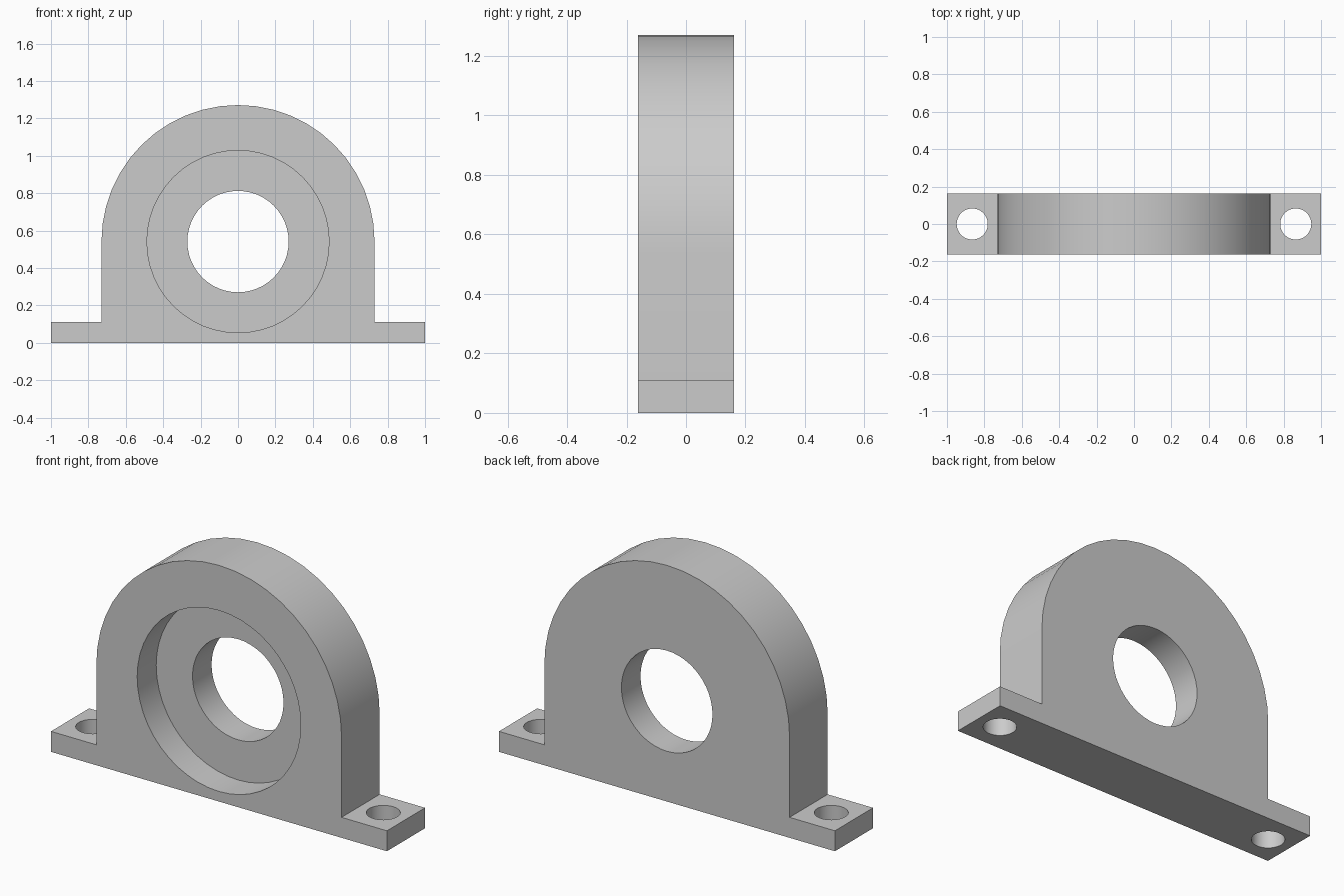
import bpy
import bmesh
from math import cos, sin, pi, radians

if "Cube" in bpy.data.objects:
    bpy.data.objects.remove(bpy.data.objects["Cube"], do_unlink=True)

DEPTH = 0.324        # front to back
CENTRE_Z = 0.541     # height of the bore axis
RADIUS = 0.73        # rounded top of the body
FOOT_TOP = 0.11
ARC_STEPS = 24

grey = bpy.data.materials.new("light grey metal")
grey.use_nodes = True
grey.diffuse_color = (0.6, 0.6, 0.6, 1)
grey.node_tree.nodes["Principled BSDF"].inputs["Base Color"].default_value = grey.diffuse_color


def cutter(name, radius, depth, location, tilt=0.0):
    """Cylinder used to drill a hole."""
    bpy.ops.mesh.primitive_cylinder_add(vertices=48, radius=radius, depth=depth,
                                        location=location, rotation=(tilt, 0, 0))
    obj = bpy.context.object
    obj.name = name
    obj.hide_render = True
    return obj


# Housing: side profile with two feet and an arched top, extruded to depth
arc = [(RADIUS * cos(pi * i / ARC_STEPS), CENTRE_Z + RADIUS * sin(pi * i / ARC_STEPS))
       for i in range(ARC_STEPS + 1)]
right_foot = [(1, 0), (1, FOOT_TOP), (RADIUS, FOOT_TOP)]
left_foot = [(-x, z) for x, z in reversed(right_foot)]
profile = right_foot + arc + left_foot

bm = bmesh.new()
face = bm.faces.new([bm.verts.new((x, -DEPTH / 2, z)) for x, z in profile])
extruded = bmesh.ops.extrude_face_region(bm, geom=[face])["geom"]
bmesh.ops.translate(bm, vec=(0, DEPTH, 0),
                    verts=[v for v in extruded if isinstance(v, bmesh.types.BMVert)])
bmesh.ops.recalc_face_normals(bm, faces=bm.faces)
mesh = bpy.data.meshes.new("bearing_housing")
bm.to_mesh(mesh)
bm.free()
mesh.materials.append(grey)
housing = bpy.data.objects.new("bearing_housing", mesh)
bpy.context.collection.objects.link(housing)

# Front recess (half depth), through bore and the two bolt holes
cutters = [
    cutter("recess_cutter", 0.487, DEPTH, (0, -DEPTH / 2, CENTRE_Z), pi / 2),
    cutter("bore_cutter", 0.271, 1, (0, 0, CENTRE_Z), pi / 2),
]
for side in (-1, 1):
    cutters.append(cutter("bolt_hole_cutter", 0.083, 0.5, (side * 0.865, 0, 0.05)))

bpy.ops.object.select_all(action='DESELECT')
housing.select_set(True)
bpy.context.view_layer.objects.active = housing
for c in cutters:
    mod = housing.modifiers.new(c.name, 'BOOLEAN')
    mod.operation = 'DIFFERENCE'
    mod.solver = 'EXACT'
    mod.object = c
    bpy.ops.object.modifier_apply(modifier=mod.name)
for c in cutters:
    bpy.data.objects.remove(c, do_unlink=True)

bpy.ops.object.shade_smooth_by_angle(angle=radians(30))
